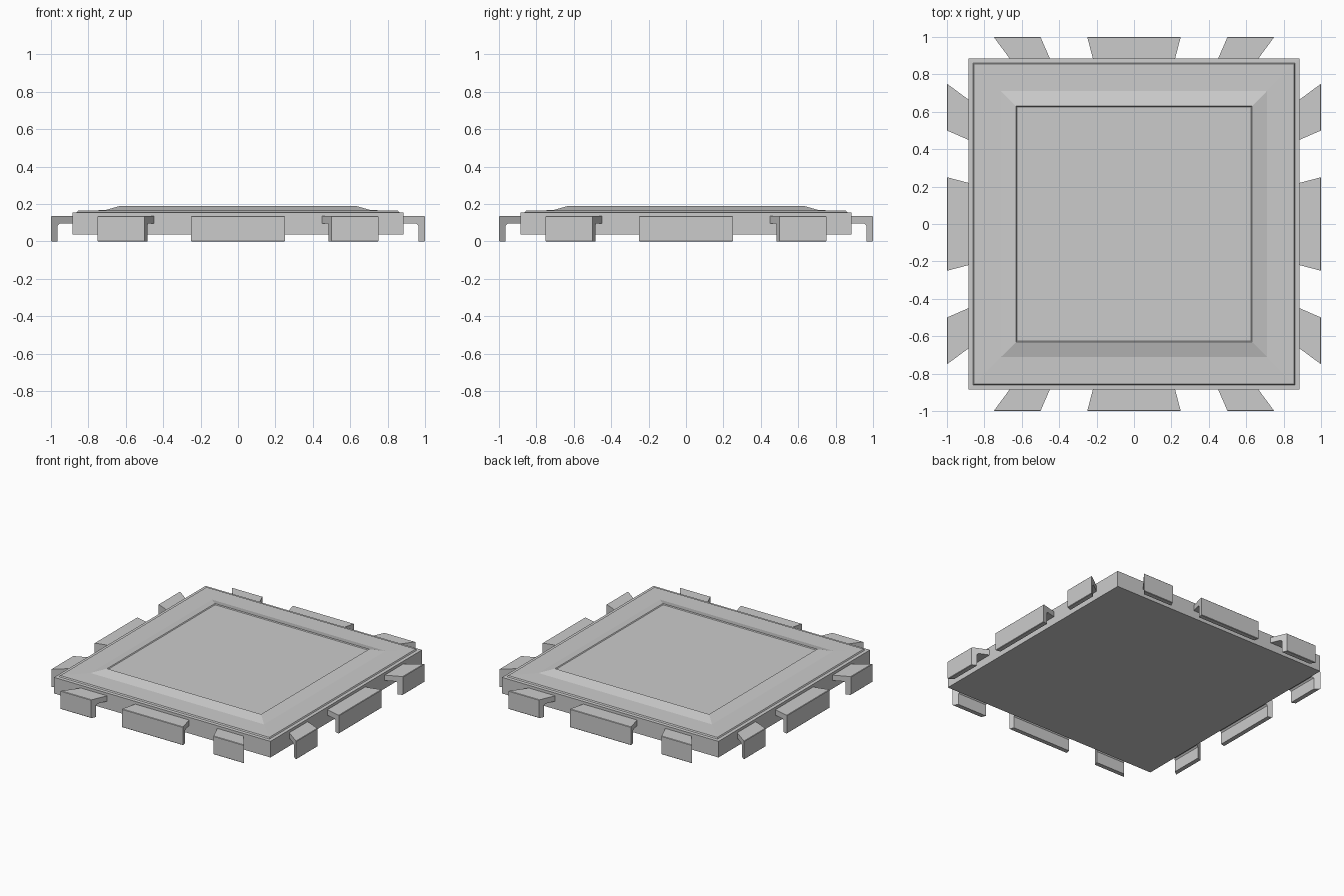
import bpy, bmesh
from math import pi
from mathutils import Matrix

if "Cube" in bpy.data.objects:
    bpy.data.objects.remove(bpy.data.objects["Cube"])


def finish(bm, name):
    bmesh.ops.recalc_face_normals(bm, faces=bm.faces)
    mesh = bpy.data.meshes.new(name)
    bm.to_mesh(mesh)
    bm.free()
    obj = bpy.data.objects.new(name, mesh)
    bpy.context.collection.objects.link(obj)
    return obj


def loft(loops, name):
    """Join matching vertex loops and cap both ends."""
    bm = bmesh.new()
    rings = [[bm.verts.new(p) for p in loop] for loop in loops]
    for low, high in zip(rings, rings[1:]):
        for i in range(len(low)):
            j = (i + 1) % len(low)
            bm.faces.new((low[i], low[j], high[j], high[i]))
    bm.faces.new(rings[0])
    bm.faces.new(rings[-1])
    return finish(bm, name)


def square(half, z):
    return [(-half, -half, z), (half, -half, z), (half, half, z), (-half, half, z)]


# Tile body: base slab, thin step, sloped rim and shallow recessed panel
tile_profile = [(0.885, 0.036), (0.885, 0.155), (0.86, 0.156), (0.855, 0.165),
                (0.71, 0.167), (0.63, 0.19), (0.625, 0.184)]
loft([square(h, z) for h, z in tile_profile], "tile_body")

# Hooked tabs: L-shaped section whose sides splay outwards
INNER, OUTER = 0.875, 1.0
tab_section = [(INNER, 0.135), (0.997, 0.135), (OUTER, 0.132), (OUTER, 0.003),
               (0.997, 0), (0.965, 0), (0.965, 0.085), (0.955, 0.095), (INNER, 0.095)]


def tab_side(inner, outer):
    def across(d):
        return inner + (outer - inner) * (d - 0.885) / 0.115
    return [(across(d), -d, z) for d, z in tab_section]


tabs = {"left_tab": ((-0.665, -0.75), (-0.45, -0.5)),
        "middle_tab": ((-0.22, -0.25), (0.22, 0.25)),
        "right_tab": ((0.45, 0.5), (0.665, 0.75))}

for k, side in enumerate(("front", "right", "back", "left")):
    for name, (a, b) in tabs.items():
        tab = loft([tab_side(*a), tab_side(*b)], side + "_" + name)
        tab.data.transform(Matrix.Rotation(k * pi / 2, 4, 'Z'))
